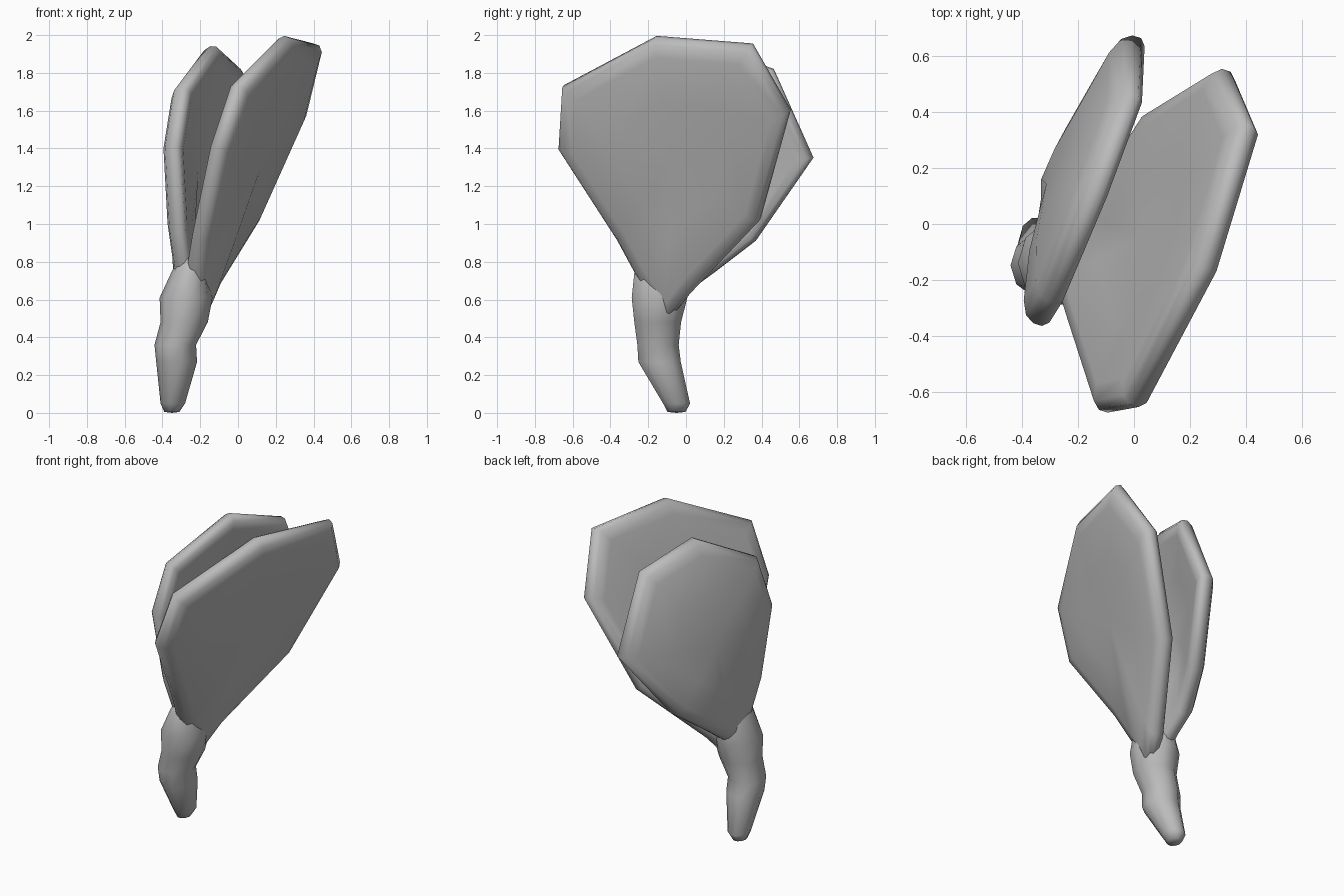
import bpy, bmesh, math
from mathutils import Vector

cube = bpy.data.objects.get("Cube")
if cube:
    bpy.data.objects.remove(cube, do_unlink=True)

grey = bpy.data.materials.new("plain grey")
grey.use_nodes = True
colour = (0.5, 0.5, 0.5, 1)
grey.diffuse_color = colour
grey.node_tree.nodes["Principled BSDF"].inputs["Base Color"].default_value = colour


def finish(name, bm):
    bmesh.ops.recalc_face_normals(bm, faces=bm.faces)
    for face in bm.faces:
        face.smooth = True
    mesh = bpy.data.meshes.new(name)
    bm.to_mesh(mesh)
    bm.free()
    mesh.materials.append(grey)
    obj = bpy.data.objects.new(name, mesh)
    bpy.context.scene.collection.objects.link(obj)


def bridge(bm, rings):
    for low, high in zip(rings, rings[1:]):
        n = len(low)
        for i in range(n):
            j = (i + 1) % n
            bm.faces.new((low[i], low[j], high[j], high[i]))


def cap(bm, ring, centre):
    tip = bm.verts.new(centre)
    for i in range(len(ring)):
        bm.faces.new((ring[i], ring[(i + 1) % len(ring)], tip))


def lobe(name, rim, half, cup):
    """Cupped plate: the rim outline swept through inset, offset layers."""
    rim = [Vector(p) for p in rim]
    edges = list(zip(rim, rim[1:] + rim[:1]))
    length = sum((b - a).length for a, b in edges)
    centre = sum(((a + b) / 2 * (b - a).length for a, b in edges), Vector()) / length
    normal = sum(((a - centre).cross(b - centre) for a, b in edges), Vector())
    normal.normalize()
    if normal.x < 0:
        normal.negate()
    front = [(0.5, 1), (0.86, 1), (0.96, 0.8), (1, 0.3)]
    layers = front + [(scale, -side) for scale, side in reversed(front)]
    bm = bmesh.new()
    rings = []
    for scale, side in layers:
        offset = normal * (side * half + cup * (1 - scale * scale))
        rings.append([bm.verts.new(centre.lerp(p, scale) + offset) for p in rim])
    bridge(bm, rings)
    cap(bm, rings[0], centre + normal * (cup + half))
    cap(bm, rings[-1], centre + normal * (cup - half))
    finish(name, bm)


# Large lobe, leaning outward, its foot sunk into the stem
lobe("large_lobe", [
    (-0.25, -0.23, 0.68), (-0.21, -0.36, 0.92),
    (-0.11, -0.67, 1.40), (0.0, -0.65, 1.73), (0.26, -0.16, 1.99),
    (0.415, 0.35, 1.95), (0.33, 0.55, 1.60), (0.07, 0.39, 1.02),
    (-0.17, 0.02, 0.63), (-0.23, -0.09, 0.49)], 0.058, 0.02)

# Small lobe, standing beside it and bulging the other way
lobe("small_lobe", [
    (-0.29, -0.22, 0.74), (-0.32, -0.28, 0.95),
    (-0.345, -0.36, 1.41), (-0.295, -0.28, 1.72), (-0.13, 0.11, 1.94),
    (0.0, 0.46, 1.82), (0.01, 0.67, 1.35), (-0.165, 0.365, 0.91),
    (-0.26, 0.15, 0.745), (-0.26, 0.02, 0.65), (-0.28, -0.11, 0.56)],
    0.055, -0.08)

# Stem: height, centre x, centre y, half width, half depth
profile = [
    (0.005, -0.35, -0.05, 0.04, 0.05), (0.05, -0.345, -0.05, 0.065, 0.075),
    (0.27, -0.325, -0.14, 0.108, 0.118), (0.36, -0.332, -0.148, 0.11, 0.115),
    (0.48, -0.285, -0.15, 0.125, 0.13), (0.61, -0.275, -0.14, 0.14, 0.155),
    (0.75, -0.255, -0.13, 0.095, 0.15), (0.86, -0.25, -0.12, 0.045, 0.10)]
bm = bmesh.new()
sides = 10
rings = []
for z, x, y, rx, ry in profile:
    angles = [math.tau * i / sides for i in range(sides)]
    rings.append([bm.verts.new((x + rx * math.cos(a), y + ry * math.sin(a), z))
                  for a in angles])
bridge(bm, rings)
cap(bm, rings[0], (-0.35, -0.05, 0))
cap(bm, rings[-1], (-0.25, -0.12, 0.88))
finish("stem", bm)
